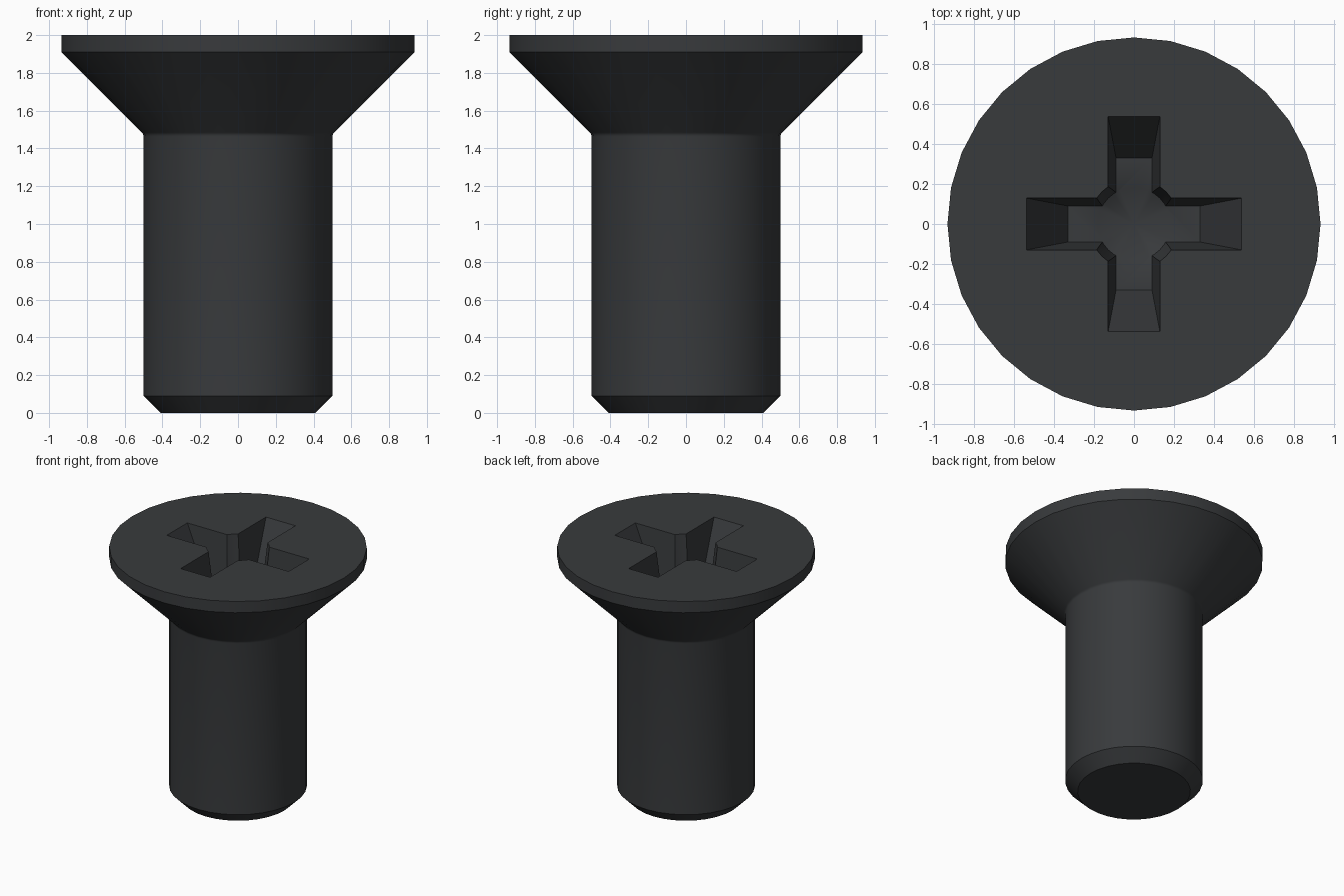
import bpy, bmesh, math

if "Cube" in bpy.data.objects:
    bpy.data.objects.remove(bpy.data.objects["Cube"])

SIDES = 32
TOP, FLOOR = 2.0, 1.58      # head face and recess floor heights
OVER = 2.1                  # cutters extend above the head face


def make_object(name, bm):
    bmesh.ops.recalc_face_normals(bm, faces=bm.faces)
    mesh = bpy.data.meshes.new(name)
    bm.to_mesh(mesh)
    bm.free()
    obj = bpy.data.objects.new(name, mesh)
    bpy.context.collection.objects.link(obj)
    return obj


def lathe(name, profile, tip=None):
    """Closed solid of revolution; ends are capped flat, or by a point at height tip."""
    bm = bmesh.new()
    rings = [[bm.verts.new((r * math.cos(2 * math.pi * i / SIDES),
                            r * math.sin(2 * math.pi * i / SIDES), z))
              for i in range(SIDES)] for r, z in profile]
    for a, b in zip(rings, rings[1:]):
        for i in range(SIDES):
            j = (i + 1) % SIDES
            bm.faces.new((a[i], a[j], b[j], b[i]))
    bm.faces.new(rings[-1])
    if tip is None:
        bm.faces.new(rings[0][::-1])
    else:
        point = bm.verts.new((0, 0, tip))
        for i in range(SIDES):
            bm.faces.new((point, rings[0][(i + 1) % SIDES], rings[0][i]))
    return make_object(name, bm)


def taper(top, floor):
    """Size at height OVER when the taper runs through floor and top."""
    return floor + (top - floor) * (OVER - FLOOR) / (TOP - FLOOR)


def slot(name, along_y):
    """Tapered bar that cuts two opposite arms of the cross recess."""
    bm = bmesh.new()
    levels = ((0.33, 0.09, FLOOR), (taper(0.54, 0.33), taper(0.13, 0.09), OVER))
    for length, width, z in levels:
        sx, sy = (width, length) if along_y else (length, width)
        for x in (-sx, sx):
            for y in (-sy, sy):
                bm.verts.new((x, y, z))
    bmesh.ops.convex_hull(bm, input=bm.verts)
    bmesh.ops.dissolve_limit(bm, angle_limit=0.01, verts=bm.verts, edges=bm.edges)
    return make_object(name, bm)


# Screw body: chamfered shank, small neck fillet, countersunk head
screw = lathe("countersunk_screw", [
    (0.41, 0), (0.5, 0.09), (0.5, 1.462), (0.5015, 1.471), (0.504, 1.478),
    (0.51, 1.485), (0.935, 1.91), (0.935, TOP)])

# Cross recess: conical core and two tapered slots
cutters = [
    lathe("recess_core_cutter", [(0.183, FLOOR), (taper(0.228, 0.183), OVER)], tip=1.485),
    slot("recess_slot_x_cutter", False),
    slot("recess_slot_y_cutter", True)]

bpy.context.view_layer.objects.active = screw
screw.select_set(True)
for cutter in cutters:
    mod = screw.modifiers.new(cutter.name, 'BOOLEAN')
    mod.operation, mod.solver, mod.object = 'DIFFERENCE', 'EXACT', cutter
    bpy.ops.object.modifier_apply(modifier=mod.name)
for cutter in cutters:
    bpy.data.objects.remove(cutter, do_unlink=True)

# Dark steel finish
steel = bpy.data.materials.new("dark_steel")
steel.diffuse_color = (0.04, 0.043, 0.046, 1)
steel.use_nodes = True
steel.node_tree.nodes["Principled BSDF"].inputs["Base Color"].default_value = steel.diffuse_color
screw.data.materials.clear()
screw.data.materials.append(steel)
bpy.ops.object.shade_smooth_by_angle(angle=math.radians(30))
